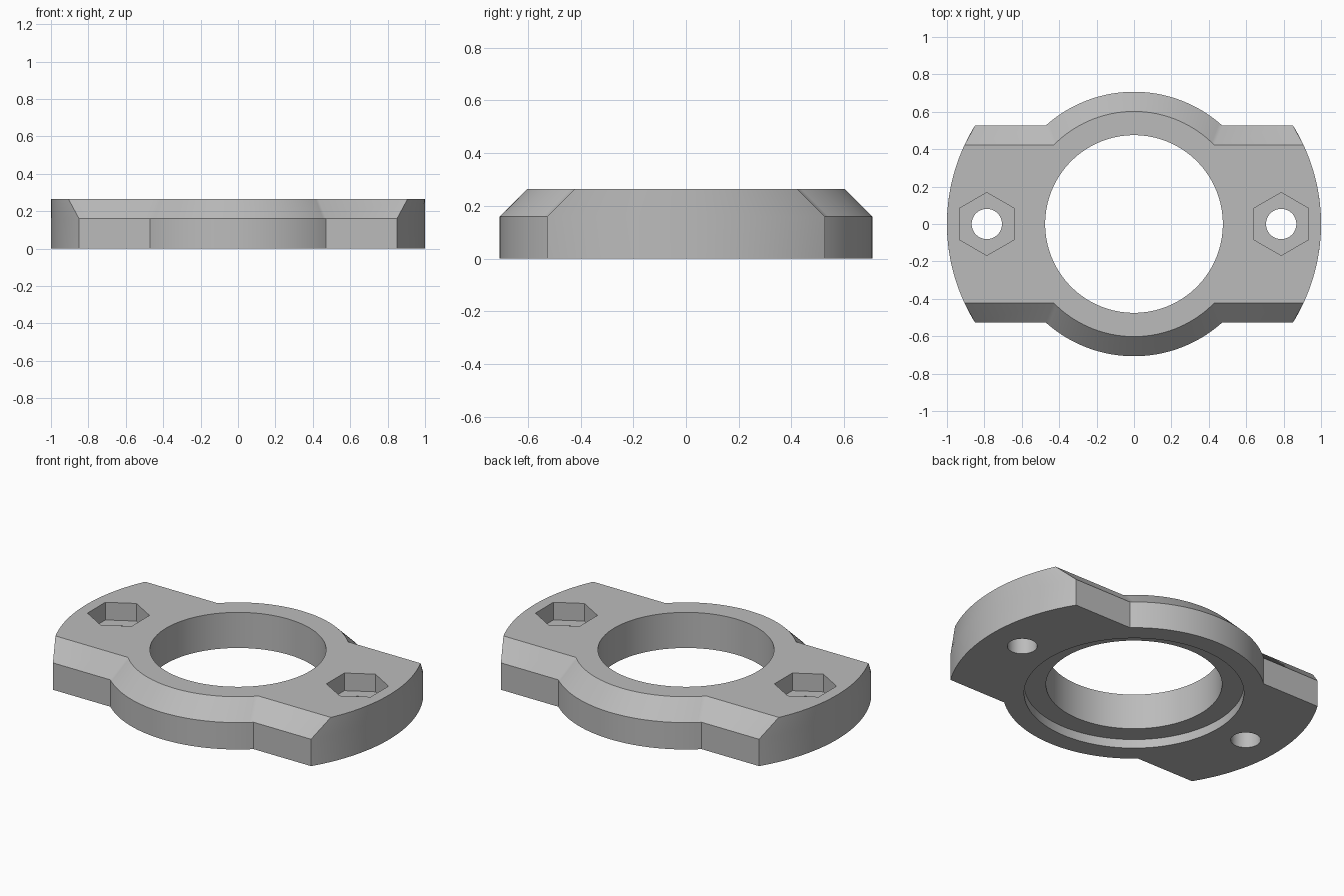
import bpy
import bmesh
from math import asin, sin, cos, pi

if "Cube" in bpy.data.objects:
    bpy.data.objects.remove(bpy.data.objects["Cube"], do_unlink=True)

HEIGHT = 0.265
SHOULDER = 0.16      # height where the chamfer starts
CHAMFER = 0.105
BORE_R = 0.475

grey = bpy.data.materials.new("plain_grey")
grey.use_nodes = True
colour = (0.5, 0.5, 0.5, 1)
grey.diffuse_color = colour
grey.node_tree.nodes["Principled BSDF"].inputs["Base Color"].default_value = colour


def arc(radius, start, end, steps):
    angles = [start + (end - start) * i / steps for i in range(steps + 1)]
    return [(radius * cos(a), radius * sin(a)) for a in angles]


def outline(inset):
    """Two wide end arcs joined by flats and a central round bulge."""
    flat, bulge = 0.527 - inset, 0.707 - inset
    end_a, bulge_a = asin(flat), asin(flat / bulge)
    half = arc(1, -end_a, end_a, 40) + arc(bulge, bulge_a, pi - bulge_a, 48)
    return half + [(-x, -y) for x, y in half]


def cutter(name, radius, x, bottom, top, sides):
    bpy.ops.mesh.primitive_cylinder_add(
        vertices=sides, radius=radius, depth=top - bottom,
        location=(x, 0, (bottom + top) / 2))
    obj = bpy.context.object
    obj.name = name
    obj.hide_render = True
    return obj


# Plate body: stacked outlines, the top one drawn in for the chamfer
bm = bmesh.new()
layers = [(0, 0), (0, SHOULDER), (CHAMFER, HEIGHT)]
rings = [[bm.verts.new((x, y, z)) for x, y in outline(inset)]
         for inset, z in layers]
for low, high in zip(rings, rings[1:]):
    n = len(low)
    for i in range(n):
        j = (i + 1) % n
        bm.faces.new((low[i], low[j], high[j], high[i]))
bm.faces.new(rings[0][::-1])
bm.faces.new(rings[-1])
bmesh.ops.recalc_face_normals(bm, faces=bm.faces)
mesh = bpy.data.meshes.new("flange_plate")
bm.to_mesh(mesh)
bm.free()
plate = bpy.data.objects.new("flange_plate", mesh)
bpy.context.collection.objects.link(plate)
mesh.materials.append(grey)

# Bore, underside recess, bolt holes and hexagonal nut pockets
cutters = [
    cutter("bore_cutter", BORE_R, 0, -0.1, 0.4, 128),
    cutter("recess_cutter", 0.593, 0, -0.1, 0.053, 128),
]
for side, x in (("left", 0.787), ("right", -0.787)):
    cutters.append(cutter(side + "_hole_cutter", 0.081, x, -0.1, 0.4, 48))
    cutters.append(cutter(side + "_nut_cutter", 0.168, x, SHOULDER, 0.4, 6))

bpy.ops.object.select_all(action="DESELECT")
plate.select_set(True)
bpy.context.view_layer.objects.active = plate
for c in cutters:
    cut = plate.modifiers.new(c.name, "BOOLEAN")
    cut.operation = "DIFFERENCE"
    cut.solver = "EXACT"
    cut.object = c
    bpy.ops.object.modifier_apply(modifier=cut.name)
    bpy.data.objects.remove(c, do_unlink=True)

bpy.ops.object.shade_smooth_by_angle(angle=pi / 6)
